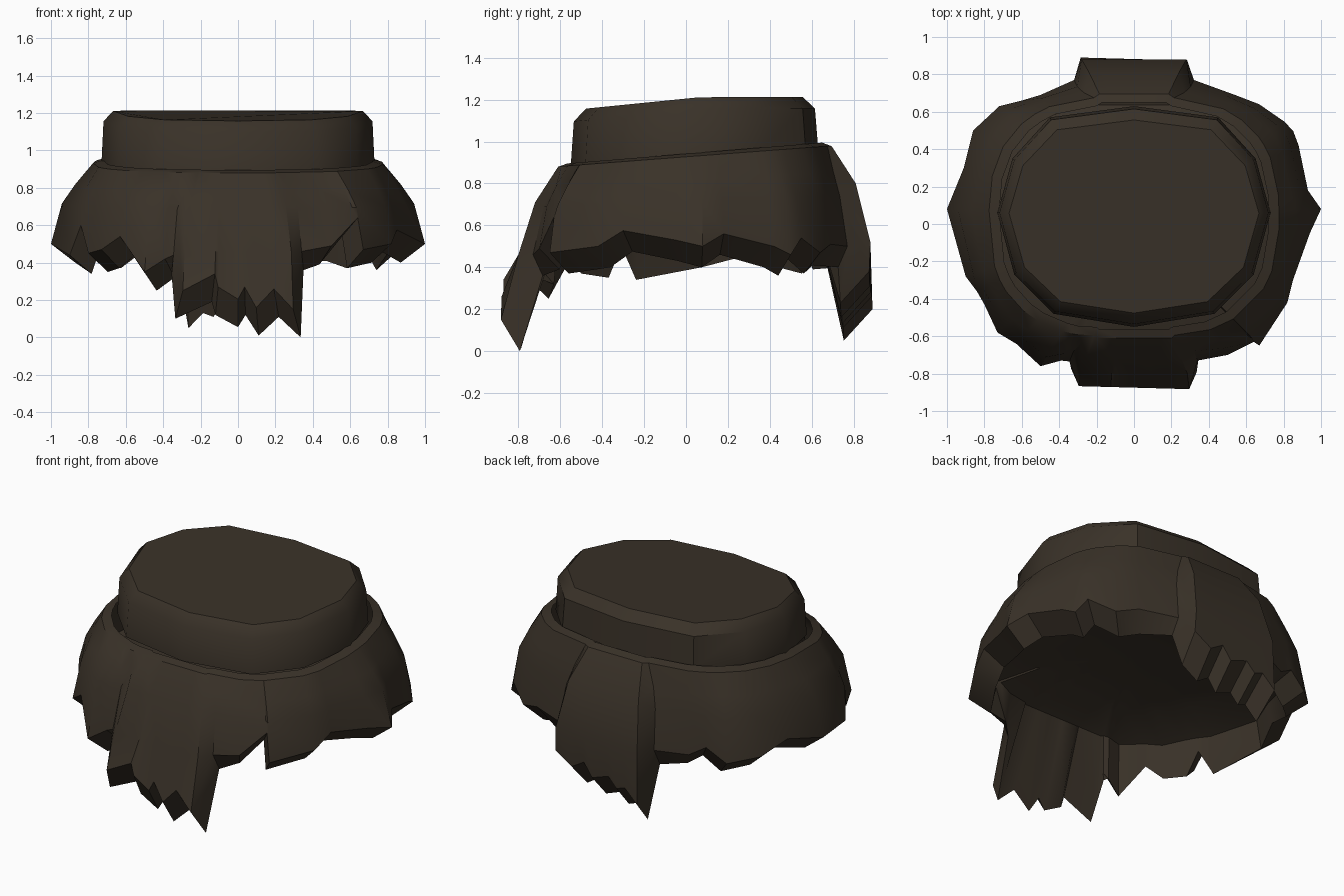
import bpy, bmesh, math

if "Cube" in bpy.data.objects:
    bpy.data.objects.remove(bpy.data.objects["Cube"])

cloth = bpy.data.materials.new("dark brown cloth")
cloth.diffuse_color = (0.041, 0.031, 0.021, 1)
cloth.use_nodes = True
cloth.node_tree.nodes["Principled BSDF"].inputs["Base Color"].default_value = cloth.diffuse_color
CY = 0.04  # centre of the waist oval


def loft(name, rows, angle):
    """Skin a list of closed point rings and cap the last one."""
    bm = bmesh.new()
    vs = [[bm.verts.new(p) for p in r] for r in rows]
    n = len(vs[0])
    for a, b in zip(vs, vs[1:]):
        for i in range(n):
            k = (i + 1) % n
            bm.faces.new((a[i], a[k], b[k], b[i]))
    bm.faces.new(vs[-1])
    bmesh.ops.recalc_face_normals(bm, faces=bm.faces[:])
    me = bpy.data.meshes.new(name)
    bm.to_mesh(me)
    bm.free()
    me.materials.append(cloth)
    ob = bpy.data.objects.new(name, me)
    bpy.context.collection.objects.link(ob)
    bpy.ops.object.select_all(action='DESELECT')
    ob.select_set(True)
    bpy.context.view_layer.objects.active = ob
    bpy.ops.object.shade_smooth_by_angle(angle=math.radians(angle))
    return ob


def ledge_z(y):
    return 0.927 + 0.076 * y


def cap_z(y):
    return min(1.213, 1.205 + 0.1 * y)


# Waistband: twelve-sided tilted oval with a bevelled, closed top
half = [(0, -0.55), (0.43, -0.48), (0.64, -0.27), (0.73, 0.06), (0.65, 0.35), (0.45, 0.57), (0, 0.63)]
oval = half + [(-x, y) for x, y in half[-2:0:-1]]


def ring(sx, sy, zf, dz):
    pts = [(x * sx, CY + (y - CY) * sy) for x, y in oval]
    return [(x, y, zf(y) + dz) for x, y in pts]


loft("waistband", [ring(1.0, 1.0, ledge_z, 0.0), ring(0.985, 0.975, cap_z, -0.055),
                   ring(0.915, 0.875, cap_z, 0)], 40)

# Skirt hem points: right side from front to back, then left side from back to front
hem_right = [(0.34, -0.73, 0.46), (0.5, -0.7, 0.49), (0.64, -0.63, 0.64), (0.67, -0.65, 0.47),
             (0.82, -0.42, 0.5), (0.85, -0.3, 0.575), (0.94, -0.05, 0.53), (1.0, 0.08, 0.5),
             (0.93, 0.18, 0.56), (0.88, 0.42, 0.5), (0.85, 0.5, 0.46), (0.8, 0.55, 0.54),
             (0.67, 0.64, 0.47), (0.54, 0.69, 0.51), (0.32, 0.77, 0.5)]
hem_left = [(-0.32, 0.77, 0.5), (-0.5, 0.69, 0.49), (-0.6, 0.66, 0.55), (-0.72, 0.63, 0.47),
            (-0.86, 0.5, 0.5), (-0.91, 0.3, 0.55), (-1.0, 0.08, 0.5), (-0.9, -0.28, 0.44),
            (-0.84, -0.36, 0.6), (-0.8, -0.43, 0.45), (-0.73, -0.58, 0.47), (-0.63, -0.64, 0.54),
            (-0.5, -0.76, 0.35), (-0.39, -0.73, 0.42), (-0.345, -0.735, 0.44)]


def waist(x, y, a=0.775, b=0.655, n=2.6):
    d = (abs(x / a) ** n + abs((y - CY) / b) ** n) ** (-1 / n)
    return x * d, CY + (y - CY) * d


def inside(hx, hy):
    """Short inner wall and shallow ceiling above a hem point."""
    return [(hx * s, CY + (hy - CY) * s, z) for s, z in ((0.84, 0.57), (0.6, 0.65), (0.3, 0.67))]


def ledge(w):
    return (w[0] * 0.93, CY + (w[1] - CY) * 0.93, ledge_z(w[1]) + 0.015)


def skirt_column(x, y, z):
    pleat = abs(x) < 0.35  # tucked edge beside a flap
    w = waist(x, y)
    if pleat:
        w = (math.copysign(0.215, x), -0.595 if y < 0 else 0.675)
    wz = ledge_z(w[1])
    col = [ledge(w), (*w, wz)]
    for out, down in ((0.42, 0.26), (0.74, 0.5)):
        o = out - 0.12 if pleat else out
        col.append((w[0] + (x - w[0]) * (out + 0.1 * pleat), w[1] + (y - w[1]) * o,
                    wz + (0.5 - wz) * down))
    col.append((x, y, z))
    s = 0.87
    col.append((x * (1.03 if pleat else s), CY + (y - CY) * (0.94 if pleat else s), z - 0.1))
    return col + inside(x, y)


def flap_column(f, z, side, profile, outer, inner):
    """One strip of a long flap: f runs -1..1 across it, z is its tooth height."""
    pts = [(f * w, side * y, pz) for y, pz, w in profile]
    col = [ledge(pts[0][:2])] + pts
    col.append((f * outer[1], side * outer[0] - 0.008 * f, z))
    col.append((f * inner[1], side * inner[0] - 0.008 * f, z - 0.15))
    return col + inside(f * 0.33, side * 0.75)


front_teeth = [(-1, 0.25), (-0.42, 0.34), (-0.36, 0.27), (0, 0.205), (0.12, 0.27),
               (0.33, 0.16), (0.65, 0.26), (1, 0.15)]
back_teeth = [(1, 0.38), (0.6, 0.31), (0.3, 0.36), (0.1, 0.28), (-0.3, 0.32), (-0.5, 0.26),
              (-0.7, 0.28), (-1, 0.2)]

columns = [skirt_column(*h) for h in hem_right]
columns += [flap_column(f, z, 1, [(0.695, 0.978, 0.185), (0.81, 0.8, 0.24), (0.88, 0.52, 0.28)],
                        (0.882, 0.285), (0.745, 0.265)) for f, z in back_teeth]
columns += [skirt_column(*h) for h in hem_left]
columns += [flap_column(f, z, -1, [(0.61, 0.88, 0.2), (0.72, 0.71, 0.255), (0.8, 0.46, 0.285)],
                        (0.875, 0.295), (0.785, 0.335)) for f, z in front_teeth]

# Ragged skirt with its two long flaps, turned under at the hem and closed inside
loft("ragged_skirt", list(zip(*columns)), 36)
